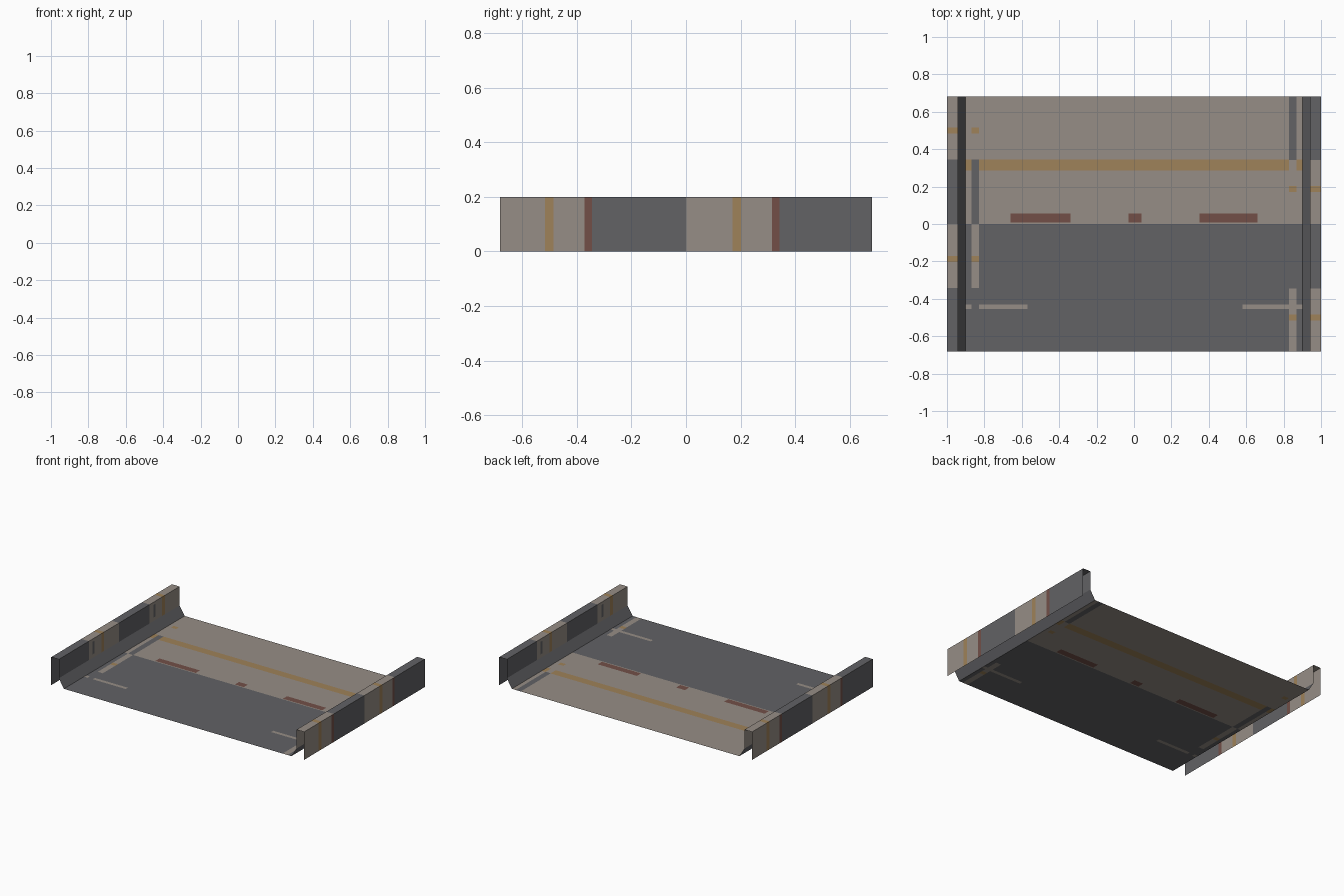
import bpy, bmesh

if "Cube" in bpy.data.objects:
    bpy.data.objects.remove(bpy.data.objects["Cube"])

# four flat colours
COLOURS = [("dark_grey", (0.122, 0.122, 0.130)),
           ("warm_beige", (0.305, 0.268, 0.236)),
           ("amber", (0.345, 0.223, 0.100)),
           ("dull_red", (0.170, 0.078, 0.064))]
GREY, BEIGE, AMBER, RED = range(4)
MATS = []
for name, rgb in COLOURS:
    m = bpy.data.materials.new(name)
    m.diffuse_color = (*rgb, 1)
    m.use_nodes = True
    m.node_tree.nodes["Principled BSDF"].inputs["Base Color"].default_value = m.diffuse_color
    MATS.append(m)

HALF = 0.682


def sheet(name, profile, ys, rule, turn=1):
    """Sweep an open x/z profile along y; rule(strip, x, y, z) picks the colour.
    turn = -1 rotates the sheet half a turn about z."""
    bm = bmesh.new()
    grid = [[bm.verts.new((turn * x, turn * y, z)) for y in ys] for x, z in profile]
    for i in range(len(profile) - 1):
        x = (profile[i][0] + profile[i + 1][0]) / 2
        z = (profile[i][1] + profile[i + 1][1]) / 2
        for j in range(len(ys) - 1):
            f = bm.faces.new((grid[i][j], grid[i + 1][j],
                              grid[i + 1][j + 1], grid[i][j + 1]))
            f.material_index = rule(i, x, (ys[j] + ys[j + 1]) / 2, z)
    me = bpy.data.meshes.new(name)
    bm.to_mesh(me)
    bm.free()
    for m in MATS:
        me.materials.append(m)
    ob = bpy.data.objects.new(name, me)
    bpy.context.collection.objects.link(ob)
    return ob


def banding(y, red=True):
    """Colour bands along the right-hand rail."""
    for a, b in ((-HALF, -0.345), (0, 0.342)):
        if a < y < b:
            if b - 0.027 < y:
                return RED if red else BEIGE
            if b - 0.172 < y < b - 0.14:
                return AMBER
            return BEIGE
    return GREY


# side rails: slope, inner wall, top, outer skirt
RAIL = [(0.90, 0), (0.94, 0.065), (0.94, 0.09), (0.94, 0.18),
        (0.94, 0.2), (1.0, 0.2), (1.0, 0)]
RAIL_Y = [-HALF, -0.517, -0.485, -0.41, -0.385, -0.372, -0.345, 0,
          0.17, 0.202, 0.28, 0.30, 0.315, 0.342, HALF]


def rail_rule(i, x, y, z):
    if i == 0:
        return GREY
    if i == 2 and (-0.41 < y < -0.385 or 0.28 < y < 0.30):
        return GREY      # slot mark on the inner wall
    return banding(y, red=(i == 5))


sheet("right_rail", RAIL, RAIL_Y, rail_rule)
sheet("left_rail", RAIL, RAIL_Y, rail_rule, turn=-1)

# floor panel with stripe, red marks and pale dashes
FLOOR_X = [-0.90, -0.87, -0.83, -0.66, -0.57, -0.34, -0.03, 0.04,
           0.35, 0.58, 0.66, 0.83, 0.87, 0.90]
FLOOR_Y = sorted({-HALF, -0.517, -0.485, -0.455, -0.43, -0.345, -0.342, -0.202,
                  -0.17, 0, 0.008, 0.055, 0.17, 0.202, 0.285, 0.342, 0.345,
                  0.485, 0.517, HALF})
MARKS = ((-0.66, -0.34), (-0.03, 0.04), (0.35, 0.66))


def floor_rule(i, x, y, z):
    if 0.83 < abs(x) < 0.87:
        return banding(y if x > 0 else -y, red=False)
    if 0.285 < y < 0.345:
        return AMBER
    if 0.008 < y < 0.055 and any(a < x < b for a, b in MARKS):
        return RED
    if -0.455 < y < -0.43 and abs(x) > 0.57:
        return BEIGE
    return BEIGE if y > 0 else GREY


sheet("floor_panel", [(x, 0) for x in FLOOR_X], FLOOR_Y, floor_rule)
